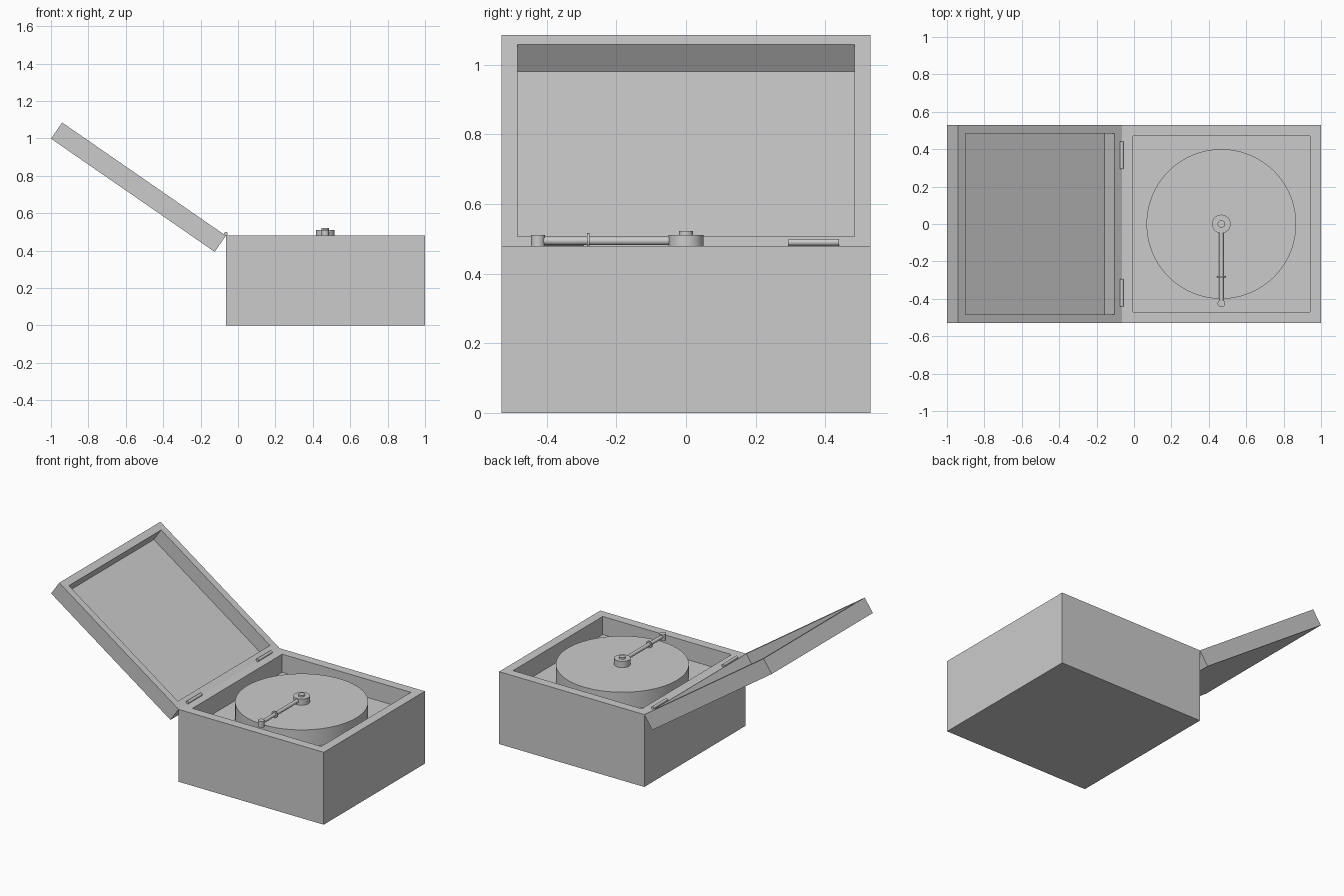
import bpy, bmesh, math
from mathutils import Matrix, Vector

if "Cube" in bpy.data.objects:
    bpy.data.objects.remove(bpy.data.objects["Cube"])


def finish(name, bm, smooth=False):
    me = bpy.data.meshes.new(name)
    bm.to_mesh(me)
    bm.free()
    ob = bpy.data.objects.new(name, me)
    bpy.context.collection.objects.link(ob)
    if smooth:
        bpy.ops.object.select_all(action='DESELECT')
        ob.select_set(True)
        bpy.context.view_layer.objects.active = ob
        bpy.ops.object.shade_smooth_by_angle(angle=math.radians(40))
    return ob


def tray(name, size, rim, depth, matrix):
    """Open box: base corner at min x, centred in y, recessed from the top."""
    bm = bmesh.new()
    bmesh.ops.create_cube(bm, size=1)
    for v in bm.verts:
        v.co = Vector(((v.co.x + .5) * size[0], v.co.y * size[1], (v.co.z + .5) * size[2]))
    bm.normal_update()
    top = max(bm.faces, key=lambda f: f.normal.z)
    bmesh.ops.inset_region(bm, faces=[top], thickness=rim)
    new = bmesh.ops.extrude_face_region(bm, geom=[top])['geom']
    if top.is_valid:
        bmesh.ops.delete(bm, geom=[top], context='FACES')
    for v in new:
        if isinstance(v, bmesh.types.BMVert):
            v.co.z -= depth
    bmesh.ops.recalc_face_normals(bm, faces=bm.faces)
    bm.transform(matrix)
    return finish(name, bm)


def rod(name, a, b, r, seg=32):
    """Cylinder between two points."""
    a, b = Vector(a), Vector(b)
    d = b - a
    bm = bmesh.new()
    bmesh.ops.create_cone(bm, cap_ends=True, segments=seg, radius1=r, radius2=r, depth=d.length)
    bm.transform(Matrix.Translation((a + b) / 2) @ d.to_track_quat('Z', 'Y').to_matrix().to_4x4())
    return finish(name, bm, True)


HX, TOP, CX = -.065, .48, .467     # hinge line, case top, platter centre
FLOOR, PLATE = .36, .47

# Case with recessed deck
tray("case", (1.065, 1.06, TOP), .085, TOP - FLOOR, Matrix.Translation((HX, 0, 0)))

# Open lid, tilted back about the hinge
tilt = math.atan2(.605, .875)
lid = (Matrix.Translation((HX, 0, TOP)) @ Matrix.Rotation(tilt, 4, 'Y')
       @ Matrix.Translation((-1.064, 0, -.105)))
tray("lid", (1.064, 1.06, .105), .066, .095, lid)

# Hinge barrels
for s, side in ((-1, "front"), (1, "back")):
    rod(side + "_hinge", (HX, s * .295, .49), (HX, s * .44, .49), .01, 24)

# Platter
rod("platter", (CX, 0, FLOOR), (CX, 0, PLATE), .4, 96)

# Hub and spindle cap
rod("hub", (CX, 0, PLATE), (CX, 0, .511), .05)
rod("spindle_cap", (CX, 0, .511), (CX, 0, .522), .02)

# Arm with collar and end post
rod("arm", (CX, -.04, .494), (CX, -.41, .494), .012)
rod("arm_collar", (CX, -.277, .494), (CX, -.285, .494), .022)
rod("arm_post", (CX, -.425, PLATE), (CX, -.425, .511), .02)
